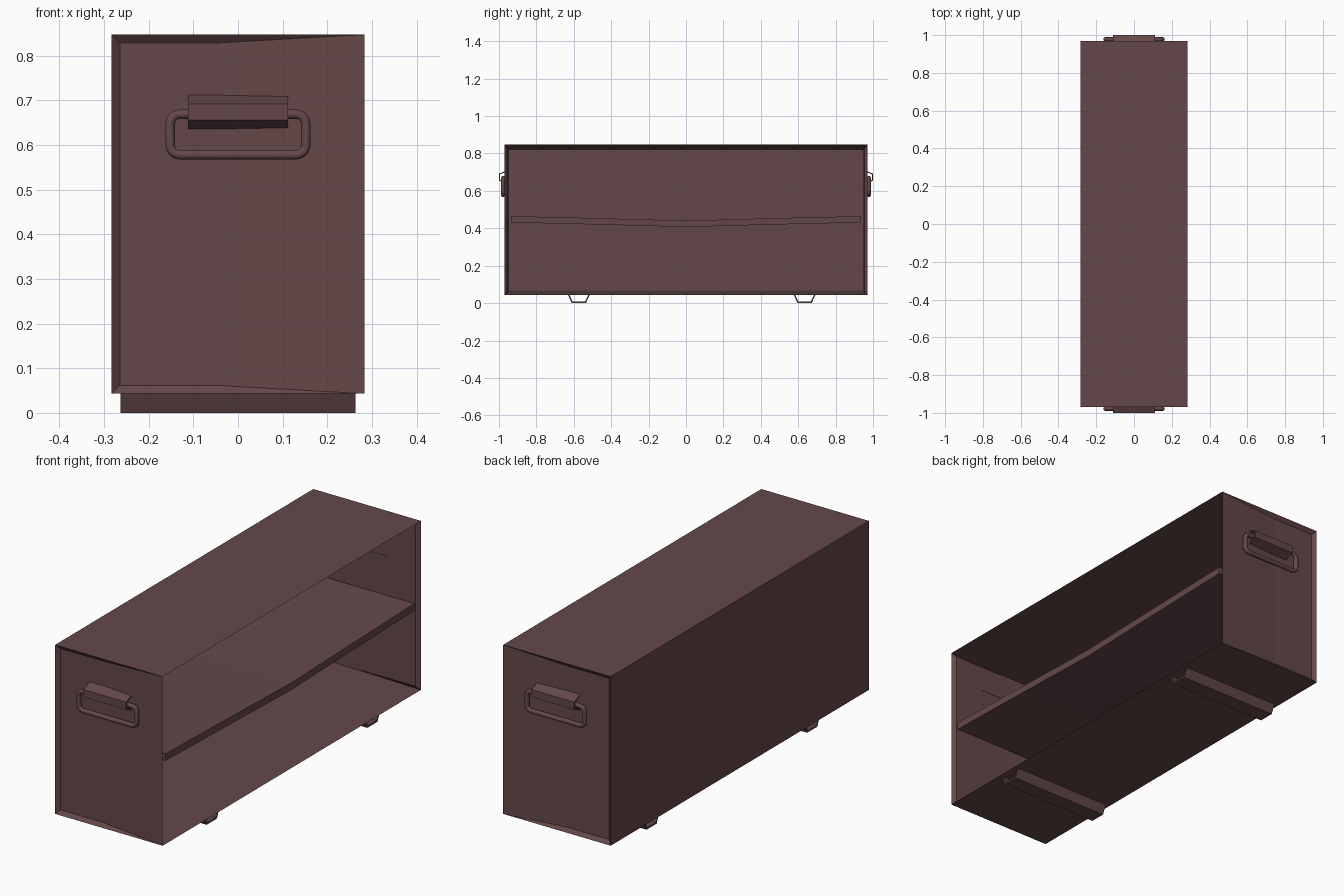
import bpy, bmesh, math

if "Cube" in bpy.data.objects:
    bpy.data.objects.remove(bpy.data.objects["Cube"])

mat = bpy.data.materials.new("dark_red_wood")
mat.diffuse_color = (0.13, 0.064, 0.067, 1)
mat.use_nodes = True
mat.node_tree.nodes["Principled BSDF"].inputs["Base Color"].default_value = mat.diffuse_color


def finish(name, bm):
    bmesh.ops.recalc_face_normals(bm, faces=bm.faces)
    me = bpy.data.meshes.new(name)
    bm.to_mesh(me)
    bm.free()
    me.materials.append(mat)
    ob = bpy.data.objects.new(name, me)
    bpy.context.collection.objects.link(ob)
    return ob


def prism(name, profile, x0, x1):
    """Extrude a closed (y, z) profile along x."""
    bm = bmesh.new()
    face = bm.faces.new([bm.verts.new((x0, y, z)) for y, z in profile])
    ext = bmesh.ops.extrude_face_region(bm, geom=[face])
    verts = [g for g in ext["geom"] if isinstance(g, bmesh.types.BMVert)]
    bmesh.ops.translate(bm, verts=verts, vec=(x1 - x0, 0, 0))
    return finish(name, bm)


def channel(a, b, d, t):
    """Open trapezoid channel: half widths a (open side) and b, depth d."""
    return [(-a, 0), (-b, d), (b, d), (a, 0), (a - t, 0),
            (b - t * 0.6, d - t), (t * 0.6 - b, d - t), (t - a, 0)]


# Cabinet body: open on the +x side, recessed panels on both ends
bm = bmesh.new()
bmesh.ops.create_cube(bm, size=1)
bmesh.ops.scale(bm, vec=(0.566, 1.94, 0.804), verts=bm.verts)
bmesh.ops.translate(bm, vec=(0, 0, 0.445), verts=bm.verts)
bm.normal_update()
opening = [f for f in bm.faces if f.normal.x > 0.9]
ends = [f for f in bm.faces if abs(f.normal.y) > 0.9]
bmesh.ops.inset_individual(bm, faces=opening, thickness=0.035, depth=-0.54)
bmesh.ops.inset_individual(bm, faces=ends, thickness=0.026, depth=-0.015)
finish("cabinet_body", bm)

# Sagging middle shelf
top = [(-0.936, 0.465), (-0.47, 0.454), (0, 0.441), (0.47, 0.454), (0.936, 0.465)]
under = [(y, z - 0.034) for y, z in reversed(top)]
prism("sagging_shelf", top + under, -0.262, 0.274)

# Channel-shaped feet
for name, yc in (("foot_front", -0.573), ("foot_back", 0.634)):
    prof = [(yc + u, 0.044 - v) for u, v in channel(0.058, 0.038, 0.044, 0.008)]
    prism(name, prof, -0.263, 0.263)

# Handles: bracket and ring on each end
for side, s in (("front", -1), ("back", 1)):
    prof = [(s * (0.954 + v), 0.6735 + u)
            for u, v in channel(0.0385, 0.018, 0.046, 0.006)]
    prism("handle_bracket_" + side, prof, -0.112, 0.112)

    cu = bpy.data.curves.new("handle_ring_" + side, "CURVE")
    cu.dimensions = "3D"
    cu.bevel_depth = 0.011
    cu.bevel_resolution = 3
    pts, r = [], 0.022
    for i, (sx, sz) in enumerate(((1, 1), (-1, 1), (-1, -1), (1, -1))):
        for k in range(6):
            a = math.pi / 2 * (i + k / 5)
            pts.append((sx * (0.152 - r) + r * math.cos(a), s * 0.978,
                        0.6235 + sz * (0.0455 - r) + r * math.sin(a), 1))
    sp = cu.splines.new("POLY")
    sp.points.add(len(pts) - 1)
    for p, co in zip(sp.points, pts):
        p.co = co
    sp.use_cyclic_u = True
    cu.materials.append(mat)
    ring = bpy.data.objects.new("handle_ring_" + side, cu)
    bpy.context.collection.objects.link(ring)
    bpy.ops.object.select_all(action="DESELECT")
    ring.select_set(True)
    bpy.context.view_layer.objects.active = ring
    bpy.ops.object.convert(target="MESH")
    bpy.ops.object.shade_smooth_by_angle(angle=math.radians(50))
